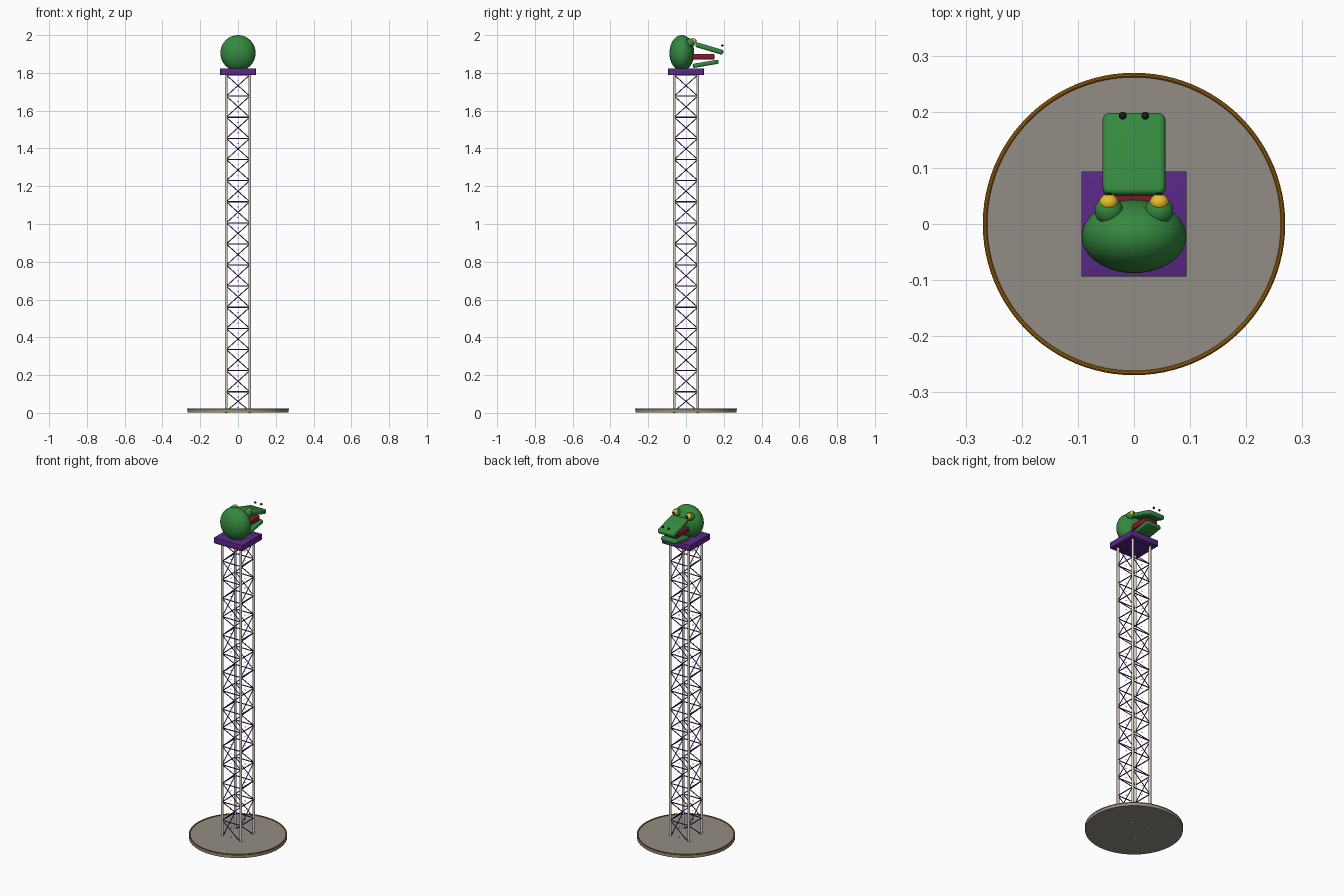
import bpy, bmesh, math
from mathutils import Vector, Matrix

cube = bpy.data.objects.get("Cube")
if cube:
    bpy.data.objects.remove(cube, do_unlink=True)


def material(name, color):
    m = bpy.data.materials.new(name)
    m.use_nodes = True
    m.diffuse_color = (*color, 1)
    bsdf = next(n for n in m.node_tree.nodes if n.type == 'BSDF_PRINCIPLED')
    bsdf.inputs["Base Color"].default_value = (*color, 1)
    return m


GREEN = material("frog green", (0.035, 0.25, 0.05))
PURPLE = material("purple", (0.10, 0.022, 0.24))
GREY = material("warm grey", (0.29, 0.27, 0.235))
PALE = material("pale steel", (0.68, 0.64, 0.56))
ORANGE = material("rusty orange", (0.40, 0.15, 0.005))
RED = material("mouth red", (0.24, 0.01, 0.025))
YELLOW = material("eye yellow", (0.80, 0.50, 0.025))
BLACK = material("black", (0.01, 0.01, 0.01))


def finish(name, bm, mat):
    mesh = bpy.data.meshes.new(name)
    bm.to_mesh(mesh)
    bm.free()
    mesh.materials.append(mat)
    ob = bpy.data.objects.new(name, mesh)
    bpy.context.collection.objects.link(ob)
    bpy.ops.object.select_all(action='DESELECT')
    ob.select_set(True)
    bpy.context.view_layer.objects.active = ob
    bpy.ops.object.shade_smooth_by_angle(angle=math.radians(40))


def rod(bm, a, b, r, sides=8):
    a, b = Vector(a), Vector(b)
    d = b - a
    turn = d.to_track_quat('Z', 'Y').to_matrix().to_4x4()
    bmesh.ops.create_cone(bm, cap_ends=True, segments=sides, radius1=r, radius2=r,
                          depth=d.length, matrix=Matrix.Translation((a + b) / 2) @ turn)


def ball(bm, pos, radii, u=32, v=20):
    bmesh.ops.create_uvsphere(bm, u_segments=u, v_segments=v, radius=1,
                              matrix=Matrix.Translation(pos) @ Matrix.Diagonal((*radii, 1)))


def slab(name, pos, size, mat, tilt=0, bevel=0.002, corner=0):
    bm = bmesh.new()
    bmesh.ops.create_cube(bm, size=1, matrix=Matrix.Diagonal((*size, 1)))
    if corner:
        upright = [e for e in bm.edges
                   if abs(e.verts[0].co.z - e.verts[1].co.z) > size[2] / 2]
        bmesh.ops.bevel(bm, geom=upright, offset=corner, segments=4,
                        profile=0.5, affect='EDGES')
    rims = [e for e in bm.edges if e.calc_face_angle(0) > 1]
    bmesh.ops.bevel(bm, geom=rims, offset=bevel, segments=3, profile=0.5, affect='EDGES')
    bm.transform(Matrix.Translation(pos) @ Matrix.Rotation(tilt, 4, 'X'))
    finish(name, bm, mat)


# Round base with its rim lying on the top edge
bm = bmesh.new()
rod(bm, (0, 0, 0.001), (0, 0, 0.019), 0.268, 96)
finish("base_disc", bm, GREY)
bpy.ops.mesh.primitive_torus_add(major_radius=0.2655, minor_radius=0.004,
                                 major_segments=96, minor_segments=10,
                                 location=(0, 0, 0.02))
rim = bpy.context.object
rim.name = "base_rim"
rim.data.materials.append(ORANGE)
bpy.ops.object.shade_smooth_by_angle()

# Four tower legs
HALF, TOP, BAYS = 0.062, 1.795, 16
corners = [(-HALF, -HALF), (HALF, -HALF), (HALF, HALF), (-HALF, HALF)]
bm = bmesh.new()
for c in corners:
    rod(bm, (*c, 0), (*c, TOP), 0.0075, 12)
finish("tower_legs", bm, PALE)

# Lattice: level bars and one zigzag brace per bay on each side
bars, braces, bolts = bmesh.new(), bmesh.new(), bmesh.new()
step = 0.1118
for i in range(BAYS):
    low, high = i * step, (i + 1) * step
    start, end = (low, high) if i % 2 else (high, low)
    for k, a in enumerate(corners):
        b = corners[(k + 1) % 4]
        rod(bars, (*a, high), (*b, high), 0.003)
        rod(braces, (*a, max(start, 0.01)), (*b, max(end, 0.01)), 0.0025, 6)
    for side in (-1, 1):
        for part in (0.25, 0.75):
            ball(bolts, (0, side * 0.067, low + part * step), (0.0025,) * 3, 8, 6)
finish("level_bars", bars, PURPLE)
finish("zigzag_braces", braces, PURPLE)
finish("lattice_bolts", bolts, BLACK)

# Platform
slab("platform", (0, 0, 1.806), (0.188, 0.188, 0.036), PURPLE)

# Head and jaws, facing backwards
bm = bmesh.new()
ball(bm, (0, -0.022, 1.905), (0.093, 0.0655, 0.095), 48, 32)
finish("head", bm, GREEN)
slab("upper_jaw", (0, 0.124, 1.929), (0.112, 0.152, 0.026), GREEN, -0.29, 0.009, 0.013)
slab("lower_jaw", (0, 0.104, 1.848), (0.104, 0.138, 0.022), GREEN, 0.17, 0.008, 0.013)
slab("mouth", (0, 0.088, 1.886), (0.084, 0.124, 0.03), RED, 0, 0.004)

# Eyes and nostrils, one of each per side
parts = (("eye_socket", GREEN, (0.045, 0.024, 1.96), (0.025, 0.025, 0.022)),
         ("eye", YELLOW, (0.045, 0.038, 1.967), (0.017, 0.016, 0.017)),
         ("pupil", BLACK, (0.045, 0.051, 1.968), (0.007, 0.005, 0.008)),
         ("nostril", BLACK, (0.02, 0.193, 1.945), (0.007, 0.007, 0.006)))
for name, mat, (x, y, z), radii in parts:
    for side, s in (("left", 1), ("right", -1)):
        bm = bmesh.new()
        ball(bm, (s * x, y, z), radii, 24, 16)
        finish(side + "_" + name, bm, mat)
